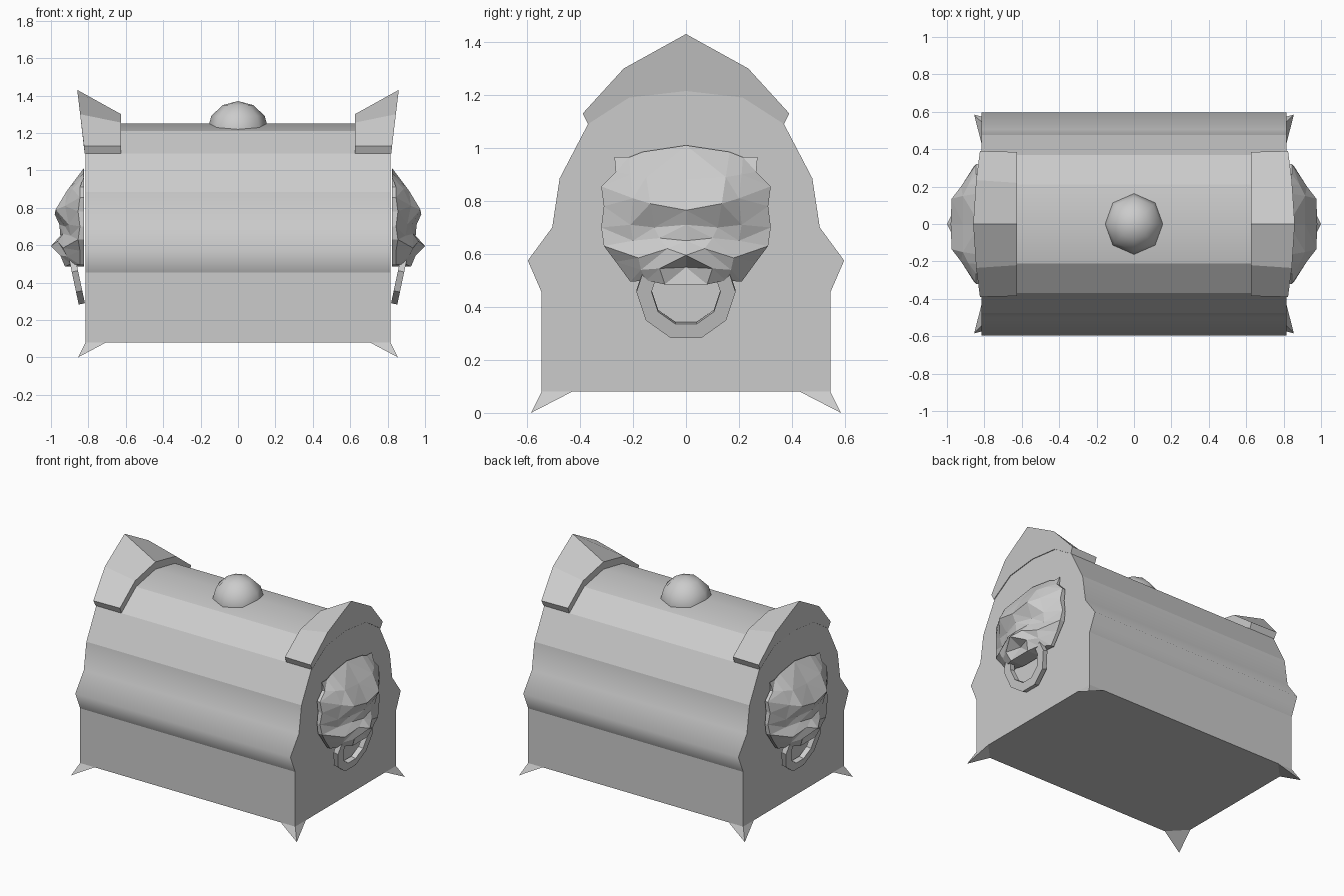
import bpy
import bmesh
import math
from mathutils import Matrix

cube = bpy.data.objects.get("Cube")
if cube:
    bpy.data.objects.remove(cube, do_unlink=True)

# One plain stone-grey colour
grey = bpy.data.materials.new("plain_grey")
grey.use_nodes = True
GREY_RGBA = (0.6, 0.6, 0.6, 1)
grey.diffuse_color = GREY_RGBA
grey.node_tree.nodes["Principled BSDF"].inputs["Base Color"].default_value = GREY_RGBA

END = 0.815   # half length of the chest


def finish(name, bm, mirror=(False, False)):
    """Turn a bmesh into an object, optionally mirrored across x and y."""
    bmesh.ops.recalc_face_normals(bm, faces=bm.faces)
    mesh = bpy.data.meshes.new(name)
    bm.to_mesh(mesh)
    bm.free()
    mesh.materials.append(grey)
    obj = bpy.data.objects.new(name, mesh)
    bpy.context.collection.objects.link(obj)
    if any(mirror):
        mod = obj.modifiers.new("mirror", 'MIRROR')
        mod.use_axis = (mirror[0], mirror[1], False)
        mod.use_clip = False
    return obj


def both_sides(half):
    """Complete a (y, z) half profile, listed from +y up to the middle."""
    return half + [(-y, z) for y, z in reversed(half) if y > 0]


def bridge(bm, loop_a, loop_b):
    """Join two matching vertex loops with quads and cap both ends."""
    count = len(loop_a)
    for i in range(count):
        j = (i + 1) % count
        bm.faces.new((loop_a[i], loop_a[j], loop_b[j], loop_b[i]))
    bm.faces.new(loop_a)
    bm.faces.new(loop_b)


# Chest body: box with a flared band and faceted barrel lid
SMOOTH_HEIGHTS = (0.575, 0.70, 1.25)
profile = both_sides([(0.545, 0.08), (0.545, 0.455), (0.597, 0.575), (0.505, 0.70),
                      (0.477, 0.885), (0.37, 1.09), (0.21, 1.21), (0, 1.25)])
bm = bmesh.new()
bridge(bm, *[[bm.verts.new((x, y, z)) for y, z in profile] for x in (-END, END)])
for face in bm.faces:
    face.smooth = len(face.verts) == 4
for edge in bm.edges:
    a, b = (v.co for v in edge.verts)
    lengthwise = abs(a.x - b.x) > END
    edge.smooth = lengthwise and any(abs(a.z - z) < 0.001 for z in SMOOTH_HEIGHTS)
finish("chest_body", bm)

# Flared end caps over the lid
under = both_sides([(0.37, 1.09), (0.215, 1.19), (0, 1.215)])
low_top = both_sides([(0.385, 1.13), (0.22, 1.255), (0, 1.30)])
high_top = both_sides([(0.39, 1.13), (0.235, 1.30), (0, 1.43)])
bm = bmesh.new()
inner = [bm.verts.new((0.625, y, z)) for y, z in under + low_top[::-1]]
outer = [bm.verts.new((END + 0.005, y, z)) for y, z in under]
outer += [bm.verts.new((END + 0.005 + (z - 1.1) * 0.12, y, z)) for y, z in high_top[::-1]]
bridge(bm, inner, outer)
finish("lid_end_caps", bm, (True, False))

# Pointed corner feet
bm = bmesh.new()
corners = [(END, 0.545, 0.08), (0.705, 0.545, 0.08), (END, 0.43, 0.08), (0.855, 0.585, 0)]
bmesh.ops.convex_hull(bm, input=[bm.verts.new(c) for c in corners])
finish("corner_feet", bm, (True, True))

# Domed knob on the lid
bm = bmesh.new()
bmesh.ops.create_uvsphere(bm, u_segments=8, v_segments=6, radius=0.165,
                          matrix=Matrix.Translation((0, 0, 1.21)) @ Matrix.Diagonal((1, 1, 0.97, 1)))
for face in bm.faces:
    face.smooth = True
finish("lid_knob", bm)

# Lion masks: half-face rows of (depth, y, z), from the middle to the mane edge
rows = [
    [(0, 0, 1.01), (0, .165, .985), (0, .215, .965), (0, .27, .965)],
    [(.09, 0, .88), (.09, .15, .89), (.06, .21, .9), (.02, .265, .91)],
    [(.155, 0, .765), (.15, .135, .79), (.1, .2, .81), (.02, .32, .855)],
    [(.13, 0, .71), (.1, .12, .7), (.08, .21, .71), (.03, .31, .78)],
    [(.125, 0, .65), (.11, .1, .66), (.07, .2, .65), (.02, .32, .7)],
    [(.175, 0, .595), (.14, .07, .62), (.11, .18, .585), (.03, .31, .63)],
    [(.09, 0, .55), (.125, .1, .545), (.09, .17, .54), (.02, .265, .57)],
    [(.1, 0, .485), (.1, .08, .485), (.07, .15, .5), (.02, .21, .495)],
]
MASK_BACK = END + 0.01
bm = bmesh.new()
grid = [[bm.verts.new((MASK_BACK + d, y, z)) for d, y, z in row] for row in rows]
for upper, lower in zip(grid, grid[1:]):
    for i in range(3):
        a, b, c, d = upper[i], upper[i + 1], lower[i + 1], lower[i]
        bm.faces.new((a, b, c))
        bm.faces.new((a, c, d))
# Close the rim back to a flat rear face
rim = grid[0] + [row[-1] for row in grid[1:]] + grid[-1][-2::-1]
back = [bm.verts.new((MASK_BACK - 0.002, v.co.y, v.co.z)) for v in rim]
for i in range(len(rim) - 1):
    bm.faces.new((rim[i], rim[i + 1], back[i + 1], back[i]))
bm.faces.new(back)
finish("lion_masks", bm, (True, True))

# Ten-sided ring handles hanging from the masks
SIDES = 10
tilt = Matrix.Translation((0.872, 0, 0.46)) @ Matrix.Rotation(math.radians(12), 4, 'Y')
bm = bmesh.new()
loops = []
for radius, x in ((0.187, -0.017), (0.187, 0.017), (0.13, 0.017), (0.13, -0.017)):
    angles = [math.tau * i / SIDES for i in range(SIDES)]
    loops.append([bm.verts.new(tilt @ Matrix.Translation((x, 0, 0)) @
                               Matrix.Rotation(a, 4, 'X') @ Matrix.Translation((0, radius, 0))
                               @ Matrix.Identity(4).to_translation()) for a in angles])
for k in range(4):
    one, two = loops[k], loops[(k + 1) % 4]
    for i in range(SIDES):
        j = (i + 1) % SIDES
        bm.faces.new((one[i], one[j], two[j], two[i]))
finish("ring_handles", bm, (True, False))
